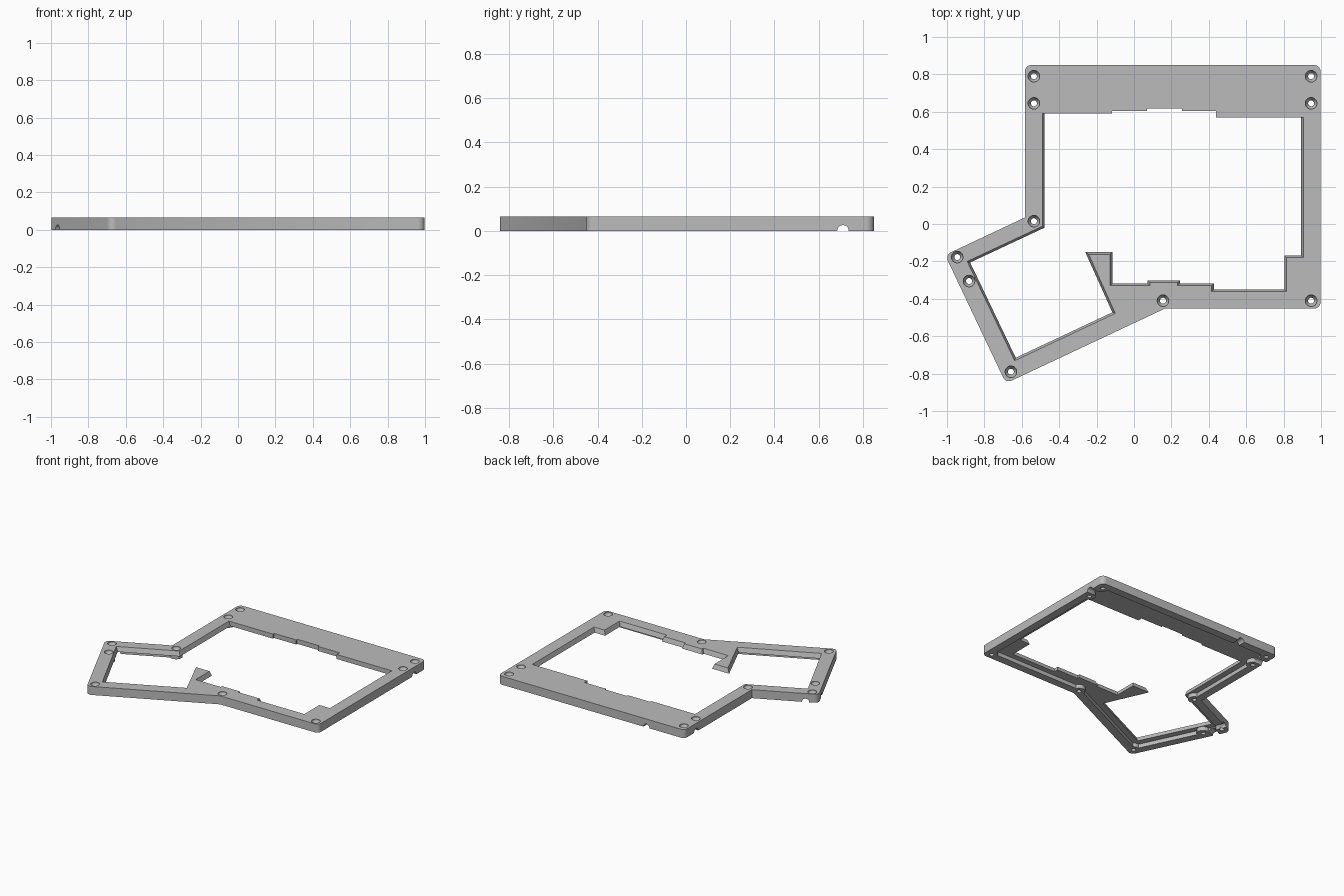
import bpy, bmesh, math
from mathutils import Vector, Matrix

H = 0.065        # plate height
LEDGE = 0.03     # depth of the underside recess
RIM = 0.06       # width of the underside rim

cube = bpy.data.objects.get("Cube")
if cube:
    bpy.data.objects.remove(cube, do_unlink=True)

grey = bpy.data.materials.new("matte grey")
grey.use_nodes = True
grey.diffuse_color = (0.5, 0.5, 0.5, 1)
grey.node_tree.nodes["Principled BSDF"].inputs["Base Color"].default_value = (0.5, 0.5, 0.5, 1)


def normals(pts):
    """Inward normal of each edge of a clockwise outline."""
    out = []
    for a, b in zip(pts, pts[1:] + pts[:1]):
        d = (Vector(b) - Vector(a)).normalized()
        out.append(Vector((d.y, -d.x)))
    return out


def inset(pts, dist):
    """Move every edge inwards by dist(edge midpoint)."""
    ns = normals(pts)
    ds = [dist((Vector(a) + Vector(b)) / 2) for a, b in zip(pts, pts[1:] + pts[:1])]
    out = []
    for i, p in enumerate(pts):
        n, m, d, e = ns[i - 1], ns[i], ds[i - 1], ds[i]
        det = n.x * m.y - n.y * m.x
        out.append((p[0] + (d * m.y - e * n.y) / det, p[1] + (n.x * e - m.x * d) / det))
    return out


def rounded(pts, r, steps=8):
    """Round the square outer corners, keep the shallow bends sharp."""
    ns = normals(pts)
    out = []
    for i, p in enumerate(pts):
        n, m = ns[i - 1], ns[i]
        if abs(n.dot(m)) > 0.2:
            out.append(p)
            continue
        centre = Vector(p) + r * (n + m)
        for k in range(steps + 1):
            t = k / steps * math.pi / 2
            out.append(tuple(centre - r * (n * math.cos(t) + m * math.sin(t))))
    return out


def loft(bm, rings):
    """Closed solid through rings of (outline, z)."""
    rows = [[bm.verts.new((x, y, z)) for x, y in pts] for pts, z in rings]
    n = len(rows[0])
    for lo, hi in zip(rows, rows[1:]):
        for i in range(n):
            j = (i + 1) % n
            bm.faces.new((lo[i], lo[j], hi[j], hi[i]))
    bm.faces.new(rows[0])
    bm.faces.new(rows[-1])


def circle(c, r, n=32):
    return [(c[0] + r * math.cos(2 * math.pi * k / n),
             c[1] + r * math.sin(2 * math.pi * k / n)) for k in range(n)]


def make(name, bm):
    bmesh.ops.recalc_face_normals(bm, faces=bm.faces)
    mesh = bpy.data.meshes.new(name)
    bm.to_mesh(mesh)
    bm.free()
    mesh.materials.append(grey)
    obj = bpy.data.objects.new(name, mesh)
    bpy.context.collection.objects.link(obj)
    return obj


def solid(name, *lofts):
    bm = bmesh.new()
    for rings in lofts:
        loft(bm, rings)
    return make(name, bm)


def cut(target, cutter):
    mod = target.modifiers.new("cut", "BOOLEAN")
    mod.operation = "DIFFERENCE"
    mod.solver = "EXACT"
    mod.object = cutter
    bpy.context.view_layer.objects.active = target
    bpy.ops.object.modifier_apply(modifier=mod.name)
    bpy.data.objects.remove(cutter, do_unlink=True)


# Outlines, clockwise
outer = [(-0.583, 0.85), (0.998, 0.85), (0.998, -0.452), (0.166, -0.452),
         (-0.685, -0.852), (-1.01, -0.166), (-0.583, 0.035)]
opening = [(-0.49, 0.59), (-0.118, 0.59), (-0.118, 0.604), (0.07, 0.604), (0.07, 0.617),
           (0.257, 0.617), (0.257, 0.604), (0.438, 0.604), (0.438, 0.57), (0.905, 0.57),
           (0.905, -0.18), (0.816, -0.18), (0.816, -0.362), (0.415, -0.362),
           (0.415, -0.33), (0.233, -0.33), (0.233, -0.314), (0.085, -0.314),
           (0.085, -0.33), (-0.128, -0.33), (-0.128, -0.162), (-0.242, -0.162),
           (-0.1, -0.478), (-0.638, -0.731), (-0.892, -0.2), (-0.49, -0.012)]
screws = [(-0.535, 0.79), (-0.535, 0.645), (0.947, 0.79), (0.947, 0.645), (-0.535, 0.015),
          (-0.945, -0.177), (-0.882, -0.305), (-0.658, -0.79), (0.155, -0.41), (0.947, -0.41)]

# Plate with rounded outer corners
frame = solid("case_frame", [(rounded(outer, 0.035), 0), (rounded(outer, 0.035), H)])

# Underside recess, leaving a boss around each screw
recess = solid("recess_cutter", [(inset(outer, lambda p: RIM), -0.02),
                                 (inset(outer, lambda p: RIM), LEDGE)])
for s in screws:
    cut(recess, solid("boss", [(circle(s, 0.044), -0.05), (circle(s, 0.044), H)]))
cut(frame, recess)

# Opening with sloped walls, upright along the back
narrow = inset(opening, lambda p: 0 if p.y > 0.55 else 0.012)
cut(frame, solid("opening_cutter", [(narrow, -0.02), (narrow, LEDGE),
                                    (opening, H), (opening, H + 0.02)]))

# Countersunk screw holes
cut(frame, solid("screw_cutter", *[
    [(circle(s, 0.016), -0.02), (circle(s, 0.016), 0.03),
     (circle(s, 0.031), 0.055), (circle(s, 0.031), H + 0.02)] for s in screws]))

# Half-round cable notches through the rim: position and direction
notches = [((0.998, 0.71), 0), ((-0.583, 0.71), 0), ((-0.26, 0.85), 90),
           ((-0.965, -0.262), 25), ((-0.925, -0.126), 115)]
for (x, y), angle in notches:
    bm = bmesh.new()
    turn = Matrix.Rotation(math.radians(angle), 4, "Z") @ Matrix.Rotation(math.pi / 2, 4, "Y")
    bmesh.ops.create_cone(bm, cap_ends=True, segments=24, radius1=0.026, radius2=0.026,
                          depth=0.15, matrix=Matrix.Translation((x, y, 0)) @ turn)
    cut(frame, make("notch_cutter", bm))

# Smooth corners and holes, sharp edges kept
bpy.ops.object.select_all(action="DESELECT")
frame.select_set(True)
bpy.context.view_layer.objects.active = frame
bpy.ops.object.shade_smooth_by_angle(angle=math.radians(30))
